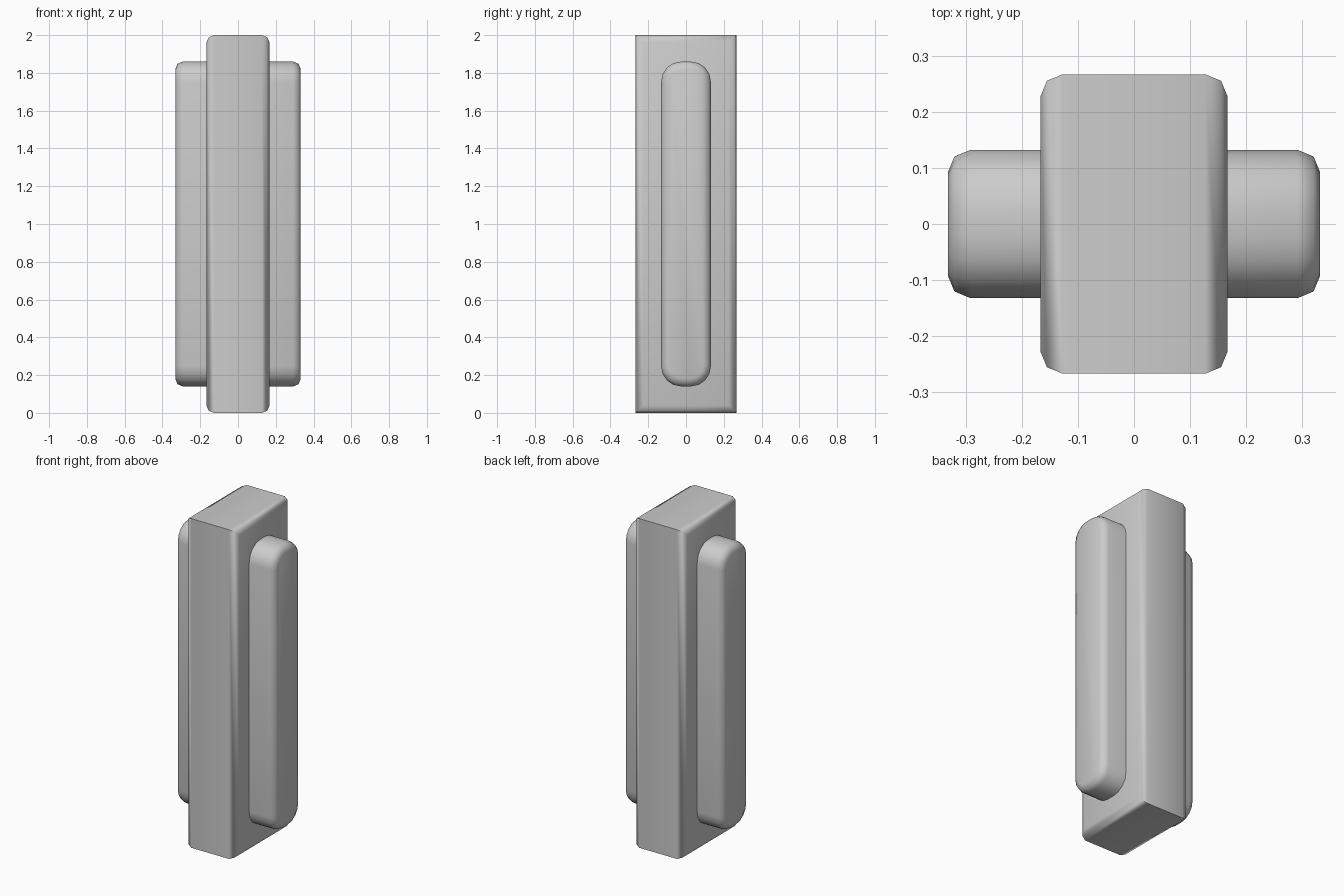
import bpy, bmesh, math

if "Cube" in bpy.data.objects:
    bpy.data.objects.remove(bpy.data.objects["Cube"])


def slab(name, profile, half_x, bevel):
    """Extrude a (y, z) profile along x and round the rims of both end faces."""
    bm = bmesh.new()
    face = bm.faces.new([bm.verts.new((-half_x, y, z)) for y, z in profile])
    ext = bmesh.ops.extrude_face_region(bm, geom=[face], use_keep_orig=True)
    for v in ext["geom"]:
        if isinstance(v, bmesh.types.BMVert):
            v.co.x = half_x
    bmesh.ops.recalc_face_normals(bm, faces=bm.faces)
    rims = [e for e in bm.edges
            if abs(e.verts[0].co.x - e.verts[1].co.x) < 1e-6]
    bmesh.ops.bevel(bm, geom=rims, offset=bevel, offset_type='OFFSET',
                    segments=2, profile=0.5, affect='EDGES')
    bmesh.ops.recalc_face_normals(bm, faces=bm.faces)
    me = bpy.data.meshes.new(name)
    bm.to_mesh(me)
    bm.free()
    ob = bpy.data.objects.new(name, me)
    bpy.context.collection.objects.link(ob)
    bpy.ops.object.select_all(action='DESELECT')
    ob.select_set(True)
    bpy.context.view_layer.objects.active = ob
    bpy.ops.object.shade_smooth_by_angle(angle=math.radians(50))
    return ob


def rounded_rect(hy, z0, z1, r, steps):
    """Rectangle in y and z with rounded corners."""
    corners = [(hy - r, z1 - r, 0), (-hy + r, z1 - r, 90),
               (-hy + r, z0 + r, 180), (hy - r, z0 + r, 270)]
    pts = []
    for cy, cz, start in corners:
        for i in range(steps + 1):
            a = math.radians(start + 90 * i / steps)
            pts.append((cy + r * math.cos(a), cz + r * math.sin(a)))
    return pts


# Central block, sharp at its y-z corners
slab("main_block", [(-0.267, 0), (0.267, 0), (0.267, 2), (-0.267, 2)],
     0.167, 0.04)

# Rounded bar passing through the block, forming both side pads
slab("side_pads", rounded_rect(0.132, 0.14, 1.86, 0.107, 4), 0.332, 0.04)
